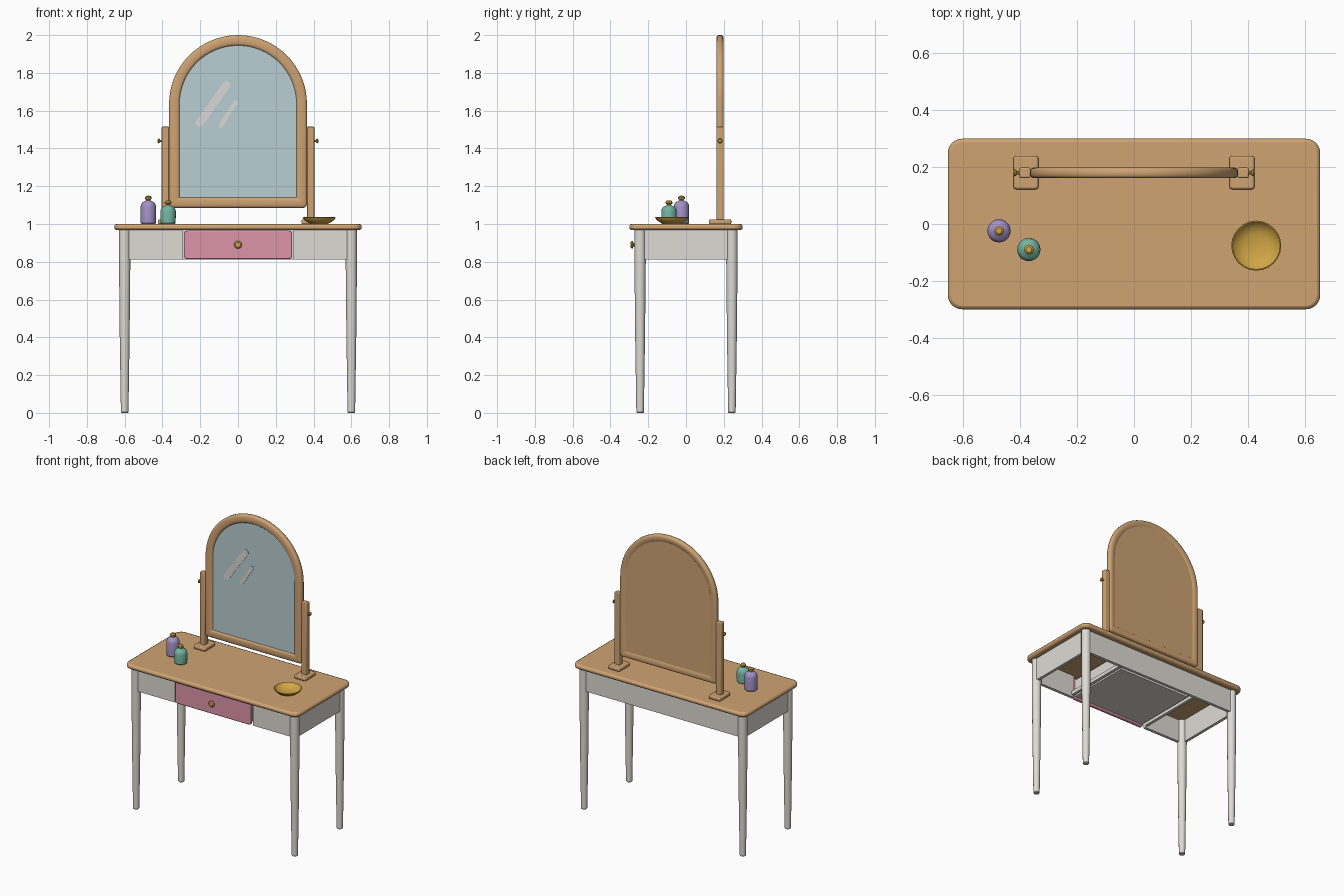
import bpy, bmesh, math
from mathutils import Matrix, Vector

if "Cube" in bpy.data.objects:
    bpy.data.objects.remove(bpy.data.objects["Cube"])


def srgb(r, g, b):
    return tuple(((c + 0.055) / 1.055) ** 2.4 for c in (r, g, b)) + (1.0,)


COLOURS = {
    "wood": (0.81, 0.64, 0.45), "white_paint": (0.87, 0.86, 0.83),
    "pink_paint": (0.87, 0.58, 0.67), "mirror_glass": (0.73, 0.81, 0.83),
    "glint": (0.86, 0.85, 0.84), "lilac": (0.64, 0.57, 0.78),
    "sea_green": (0.45, 0.71, 0.63), "gold": (0.82, 0.65, 0.27),
}
MATS = {}
for key, rgb in COLOURS.items():
    MATS[key] = bpy.data.materials.new(key)
    MATS[key].diffuse_color = srgb(*rgb)


def finish(bm, name, mat, bevel=0.0, segs=2, smooth=True):
    bmesh.ops.recalc_face_normals(bm, faces=bm.faces)
    me = bpy.data.meshes.new(name)
    bm.to_mesh(me)
    bm.free()
    me.materials.append(MATS[mat])
    ob = bpy.data.objects.new(name, me)
    bpy.context.collection.objects.link(ob)
    bpy.context.view_layer.objects.active = ob
    ob.select_set(True)
    if smooth:
        bpy.ops.object.shade_smooth_by_angle(angle=math.radians(35))
    ob.select_set(False)
    if bevel:
        mod = ob.modifiers.new("soft_edges", "BEVEL")
        mod.width, mod.segments, mod.limit_method = bevel, segs, "ANGLE"
        mod.angle_limit = math.radians(50)
    return ob


def box(name, mat, x, y, z, bevel=0.0):
    """Box from its (min, max) range on each axis."""
    bm = bmesh.new()
    size = [b - a for a, b in (x, y, z)]
    mid = [(a + b) / 2 for a, b in (x, y, z)]
    bmesh.ops.create_cube(bm, size=1, matrix=Matrix.Translation(mid) @ Matrix.Diagonal((*size, 1)))
    return finish(bm, name, mat, bevel)


def lathe(name, mat, profile, loc, axis="Z", sides=16):
    """Spin (radius, height) points around an axis through loc."""
    bm = bmesh.new()
    turn = Vector((0, 0, 1)).rotation_difference(
        {"Z": Vector((0, 0, 1)), "-Y": Vector((0, -1, 0)),
         "X": Vector((1, 0, 0)), "-X": Vector((-1, 0, 0))}[axis]).to_matrix()
    rings = []
    for r, h in profile:
        if r == 0:
            rings.append([bm.verts.new(turn @ Vector((0, 0, h)) + Vector(loc))] * sides)
        else:
            rings.append([bm.verts.new(turn @ Vector((r * math.cos(a), r * math.sin(a), h)) + Vector(loc))
                          for a in (math.tau * i / sides for i in range(sides))])
    for a, b in zip(rings, rings[1:]):
        for i in range(sides):
            j = (i + 1) % sides
            bm.faces.new(dict.fromkeys((a[i], a[j], b[j], b[i])))
    return finish(bm, name, mat)


def rounded_rect(w, h, r, n=6):
    pts = []
    for q, (sx, sy) in enumerate(((1, 1), (-1, 1), (-1, -1), (1, -1))):
        for i in range(n + 1):
            a = math.pi / 2 * (q + i / n)
            pts.append((sx * (w / 2 - r) + r * math.cos(a), sy * (h / 2 - r) + r * math.sin(a)))
    return pts


def prism(name, mat, pts, lo, hi, plane="XY", bevel=0.0):
    """Extrude a 2D outline between lo and hi across the given plane."""
    bm = bmesh.new()
    put = (lambda p, d: (p[0], p[1], d)) if plane == "XY" else (lambda p, d: (p[0], d, p[1]))
    a, b = ([bm.verts.new(put(p, d)) for p in pts] for d in (lo, hi))
    bm.faces.new(a)
    bm.faces.new(b)
    for i in range(len(pts)):
        j = (i + 1) % len(pts)
        bm.faces.new((a[i], a[j], b[j], b[i]))
    return finish(bm, name, mat, bevel)


def arch(d):
    """Mirror outline pulled inwards by d: half circle on a rounded rectangle."""
    R, zc, zb = 0.365 - d, 1.635, 1.085 + d
    c = max(0.022 - d, 0.003)
    pts = [(R * math.cos(math.pi * i / 32), zc + R * math.sin(math.pi * i / 32)) for i in range(33)]
    for sx, start in ((-1, math.pi), (1, 1.5 * math.pi)):
        for i in range(5):
            a = start + math.pi / 8 * i
            pts.append((sx * (R - c) + c * math.cos(a), zb + c + c * math.sin(a)))
    return pts


# Table top
prism("table_top", "wood", rounded_rect(1.31, 0.6, 0.05), 0.968, 1.0, bevel=0.012)

# Tapered legs
for sx in (-1, 1):
    for sy in (-1, 1):
        lathe("leg", "white_paint", [(0, 0), (0.017, 0), (0.02, 0.004), (0.026, 0.4), (0.03, 0.8),
                                     (0.03, 0.97), (0, 0.97)], (sx * 0.6, sy * 0.243, 0))

# Aprons: back, sides, and two short front pieces beside the drawer
Z = (0.812, 0.97)
box("back_apron", "white_paint", (-0.6, 0.6), (0.24, 0.26), Z)
for s in (-1, 1):
    box("side_apron", "white_paint", sorted((s * 0.598, s * 0.618)), (-0.243, 0.243), Z)
    box("front_apron", "white_paint", sorted((s * 0.295, s * 0.6)), (-0.26, -0.24), Z)
    box("drawer_runner", "white_paint", sorted((s * 0.293, s * 0.313)), (-0.24, 0.24), (0.825, 0.85))

# Drawer with front, tray and knob
prism("drawer_front", "pink_paint", [(x, z + 0.89) for x, z in rounded_rect(0.572, 0.15, 0.016, 4)],
      -0.272, -0.25, "XZ", 0.005)
box("drawer_bottom", "white_paint", (-0.275, 0.275), (-0.25, 0.2), (0.83, 0.84))
box("drawer_back", "white_paint", (-0.275, 0.275), (0.19, 0.2), (0.84, 0.95))
for s in (-1, 1):
    box("drawer_side", "white_paint", sorted((s * 0.265, s * 0.275)), (-0.25, 0.19), (0.84, 0.95))
lathe("drawer_knob", "gold", [(0, 0), (0.01, 0), (0.01, 0.008), (0.021, 0.012), (0.021, 0.018),
                              (0.014, 0.024), (0, 0.025)], (0, -0.27, 0.89), "-Y", 10)

# Mirror frame: rounded section carried round the arch
section = [(0, 0.172), (0.004, 0.165), (0.012, 0.161), (0.042, 0.161), (0.05, 0.164), (0.055, 0.17),
           (0.055, 0.19), (0.044, 0.192), (0.038, 0.196), (0.012, 0.199), (0.004, 0.195), (0, 0.188)]
bm = bmesh.new()
rings = [[bm.verts.new((x, y, z)) for x, z in arch(d)] for d, y in section]
for k, a in enumerate(rings):
    b = rings[(k + 1) % len(rings)]
    for i in range(len(a)):
        j = (i + 1) % len(a)
        bm.faces.new((a[i], a[j], b[j], b[i]))
finish(bm, "mirror_frame", "wood")
prism("mirror_glass", "mirror_glass", arch(0.05), 0.17, 0.179, "XZ")
prism("mirror_back", "wood", arch(0.045), 0.18, 0.192, "XZ")

# Slanted glints on the glass
for x0, z0, x1, z1, w in ((-0.21, 1.525, -0.055, 1.745, 0.042), (-0.093, 1.517, -0.01, 1.648, 0.024)):
    length, ang = math.hypot(x1 - x0, z1 - z0) + w * 0.5, math.atan2(z1 - z0, x1 - x0)
    pts = [((x0 + x1) / 2 + u * math.cos(ang) - v * math.sin(ang),
            (z0 + z1) / 2 + u * math.sin(ang) + v * math.cos(ang))
           for u, v in rounded_rect(length, w, w * 0.48, 4)]
    prism("glint", "glint", pts, 0.167, 0.171, "XZ")

# Mirror stand: feet, posts and pivot screws
for s in (-1, 1):
    foot = [(s * 0.38 + x, y + 0.181) for x, y in rounded_rect(0.088, 0.118, 0.01, 3)]
    prism("stand_foot", "wood", foot, 0.999, 1.025, bevel=0.007)
    box("stand_post", "wood", sorted((s * 0.364, s * 0.404)), (0.162, 0.198), (1.02, 1.515), 0.005)
    lathe("pivot_screw", "gold", [(0, 0), (0.006, 0), (0.006, 0.013), (0.012, 0.015), (0.013, 0.02),
                                  (0.008, 0.025), (0, 0.026)], (s * 0.4, 0.18, 1.44), "X" if s > 0 else "-X", 10)

# Perfume bottles
for name, mat, x, y, h in (("tall_bottle", "lilac", -0.475, -0.024, 0.125), ("short_bottle", "sea_green", -0.37, -0.09, 0.1)):
    lathe(name, mat, [(0, 0), (0.036, 0), (0.04, 0.005), (0.041, h - 0.035), (0.038, h - 0.02),
                      (0.03, h - 0.009), (0.016, h - 0.003), (0.013, h), (0, h)], (x, y, 1.0), sides=20)
    lathe(name + "_stopper", "gold", [(0, -0.002), (0.011, -0.002), (0.011, 0.004), (0.018, 0.008), (0.018, 0.017),
                                      (0.011, 0.024), (0, 0.025)], (x, y, 1.0 + h), sides=8)

# Trinket dish
lathe("trinket_dish", "gold", [(0, 0), (0.045, 0), (0.066, 0.011), (0.08, 0.022), (0.088, 0.034), (0.084, 0.036),
                               (0.075, 0.024), (0.06, 0.014), (0.042, 0.007), (0, 0.005)], (0.43, -0.076, 1.0), sides=24)

for m in bpy.data.materials:
    if m.users and not m.is_grease_pencil:
        m.use_nodes = True
        m.node_tree.nodes["Principled BSDF"].inputs["Base Color"].default_value = m.diffuse_color
